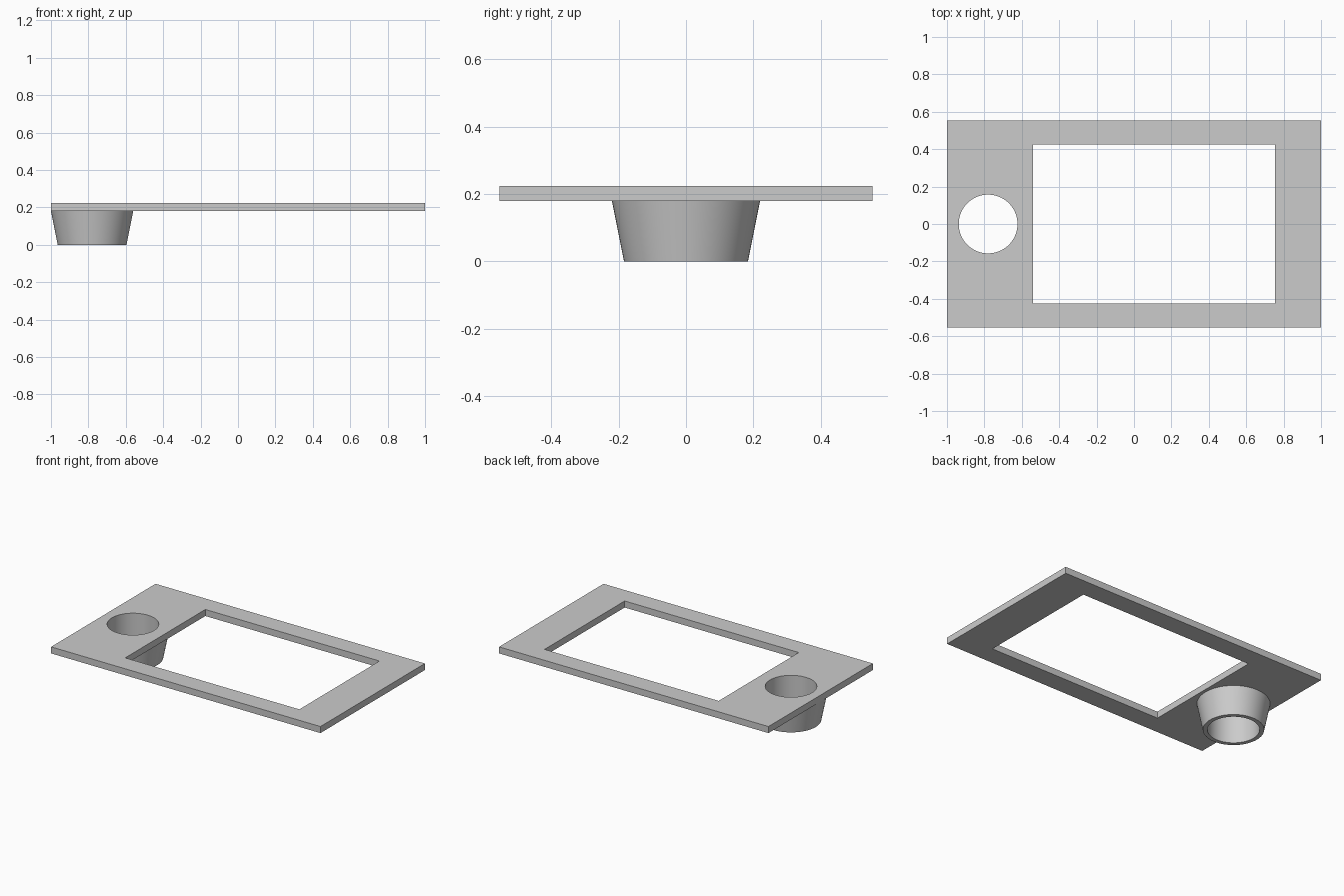
import bpy, bmesh, math

cube = bpy.data.objects.get("Cube")
if cube:
    bpy.data.objects.remove(cube, do_unlink=True)

grey = bpy.data.materials.new("light_grey")
grey.use_nodes = True
colour = (0.6, 0.6, 0.6, 1)
grey.diffuse_color = colour
grey.node_tree.nodes["Principled BSDF"].inputs["Base Color"].default_value = colour

PLATE_BOTTOM, PLATE_TOP = 0.18, 0.224
CUP_X, BORE, SIDES = -0.78, 0.157, 96


def make_object(name, bm):
    bmesh.ops.recalc_face_normals(bm, faces=bm.faces)
    mesh = bpy.data.meshes.new(name)
    bm.to_mesh(mesh)
    bm.free()
    mesh.materials.append(grey)
    obj = bpy.data.objects.new(name, mesh)
    bpy.context.collection.objects.link(obj)
    return obj


def box(name, low, high):
    bm = bmesh.new()
    bmesh.ops.create_cube(bm, size=1)
    for v in bm.verts:
        v.co = [a if c < 0 else b for c, a, b in zip(v.co, low, high)]
    return make_object(name, bm)


def cut(target, cutter):
    cutter.hide_render = True
    cutter.hide_set(True)
    mod = target.modifiers.new(cutter.name, 'BOOLEAN')
    mod.operation = 'DIFFERENCE'
    mod.solver = 'EXACT'
    mod.object = cutter
    bpy.ops.object.select_all(action='DESELECT')
    bpy.context.view_layer.objects.active = target
    target.select_set(True)
    bpy.ops.object.modifier_apply(modifier=mod.name)
    bpy.data.objects.remove(cutter, do_unlink=True)


def smooth(obj):
    bpy.ops.object.select_all(action='DESELECT')
    bpy.context.view_layer.objects.active = obj
    obj.select_set(True)
    bpy.ops.object.shade_smooth_by_angle(angle=math.radians(30))


# Flat plate with a rectangular window and a round hole
plate = box("plate", (-1, -0.554, PLATE_BOTTOM), (1, 0.554, PLATE_TOP))
cut(plate, box("window_cutter", (-0.54, -0.425, 0), (0.753, 0.425, 1)))

bm = bmesh.new()
bmesh.ops.create_cone(bm, cap_ends=True, segments=SIDES, radius1=BORE, radius2=BORE, depth=1)
bmesh.ops.translate(bm, verts=bm.verts, vec=(CUP_X, 0, PLATE_TOP))
cut(plate, make_object("hole_cutter", bm))
smooth(plate)

# Tapered open collar under the hole: outer wall, bottom rim, straight bore
bm = bmesh.new()
profile = [(0.22, PLATE_BOTTOM), (0.184, 0), (BORE, 0), (BORE, PLATE_BOTTOM)]
rings = []
for radius, z in profile:
    ring = bmesh.ops.create_circle(bm, segments=SIDES, radius=radius)["verts"]
    bmesh.ops.translate(bm, verts=ring, vec=(CUP_X, 0, z))
    rings.append(ring)
for a, b in zip(rings, rings[1:]):
    for i in range(SIDES):
        j = (i + 1) % SIDES
        bm.faces.new((a[i], b[i], b[j], a[j]))
# Closing the seat against the plate makes the collar a solid
for i in range(SIDES):
    j = (i + 1) % SIDES
    bm.faces.new((rings[-1][i], rings[0][i], rings[0][j], rings[-1][j]))
smooth(make_object("tapered_collar", bm))
